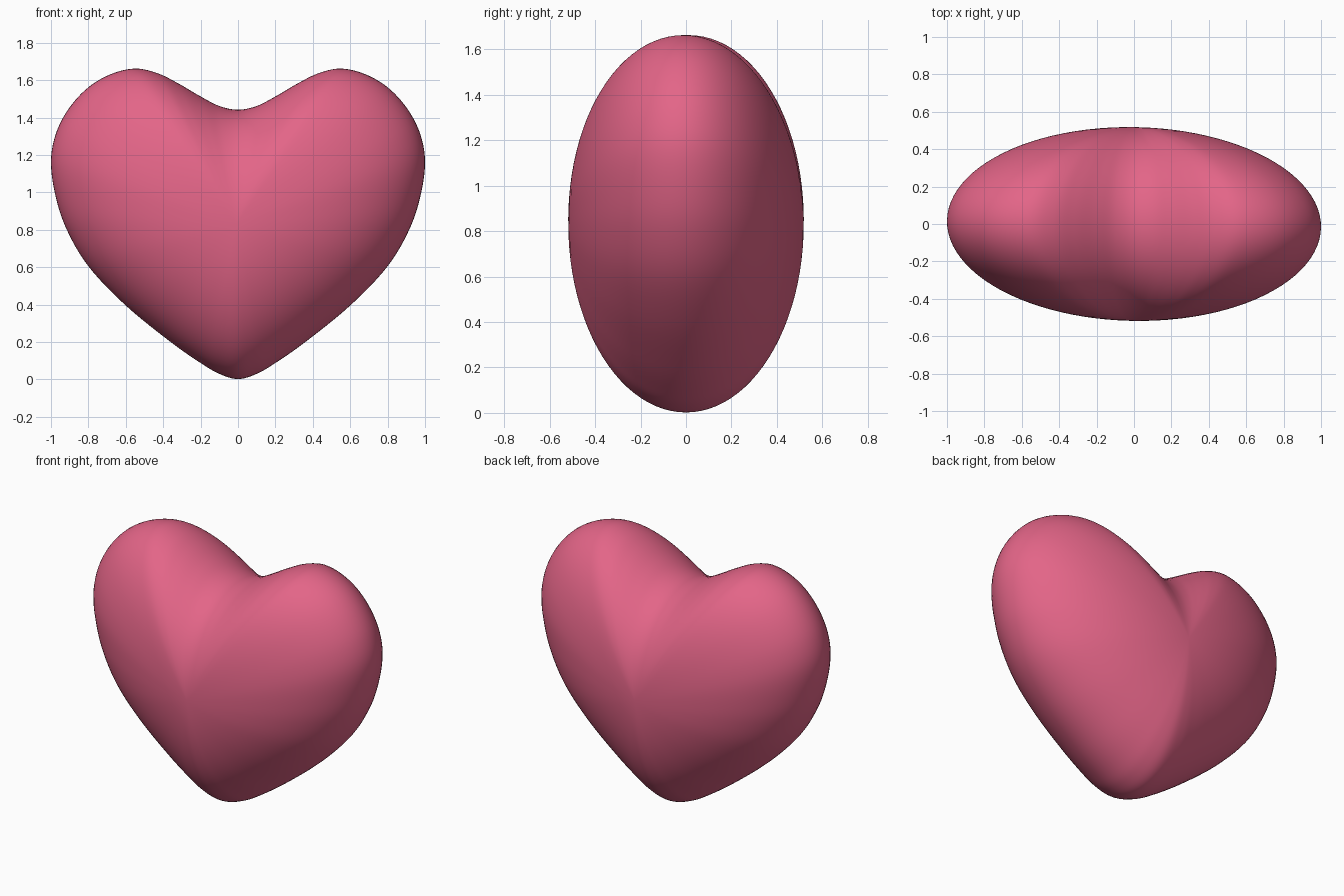
import bpy, bmesh, math
from mathutils import Matrix, Vector

if "Cube" in bpy.data.objects:
    bpy.data.objects.remove(bpy.data.objects["Cube"])

# Right half of the heart outline (x, z), from the dip down to the tip
HALF = [(0, 1.442), (.1, 1.462), (.2, 1.513), (.32, 1.583), (.43, 1.637),
        (.55, 1.662), (.68, 1.632), (.8, 1.562), (.9, 1.455), (.97, 1.325),
        (1, 1.175), (.98, 1.0), (.92, .81), (.8, .605), (.6, .395),
        (.36, .2), (.2, .088), (.1, .03), (0, .002)]
DEPTH = 0.518
CENTRE_Z = 0.832
STEPS = 6        # smooth points between two outline points
RINGS = 48       # layers from back to front


def smooth_loop(pts, steps):
    """Closed Catmull-Rom curve through the points."""
    out, n = [], len(pts)
    for i in range(n):
        a, b, c, d = (pts[(i + k) % n] for k in (-1, 0, 1, 2))
        for s in range(steps):
            t = s / steps
            out.append(0.5 * (2 * b + (c - a) * t + (2 * a - 5 * b + 4 * c - d) * t * t
                              + (3 * b - a - 3 * c + d) * t ** 3))
    return out


points = [Vector(p) for p in HALF]
points += [Vector((-x, z)) for x, z in reversed(HALF[1:-1])]
outline = smooth_loop(points, STEPS)

# Heart: the outline shrinks towards a front and a back pole, like a sphere
bm = bmesh.new()
rings = []
for i in range(1, RINGS):
    a = -math.pi / 2 + math.pi * i / RINGS
    k, y = math.cos(a), DEPTH * math.sin(a)
    rings.append([bm.verts.new((p.x * k, y, CENTRE_Z + (p.y - CENTRE_Z) * k))
                  for p in outline])
n = len(outline)
for r0, r1 in zip(rings, rings[1:]):
    for j in range(n):
        bm.faces.new((r0[j], r0[(j + 1) % n], r1[(j + 1) % n], r1[j]))
for ring, y in ((rings[0], -DEPTH), (rings[-1], DEPTH)):
    pole = bm.verts.new((0, y, CENTRE_Z))
    for j in range(n):
        bm.faces.new((ring[j], ring[(j + 1) % n], pole))
bmesh.ops.recalc_face_normals(bm, faces=bm.faces)
for f in bm.faces:
    f.smooth = True
# slight turn about the upright axis
bmesh.ops.rotate(bm, verts=bm.verts, matrix=Matrix.Rotation(math.radians(-1.1), 3, 'Z'))

mesh = bpy.data.meshes.new("heart")
bm.to_mesh(mesh)
bm.free()

pink = bpy.data.materials.new("rose pink")
pink.diffuse_color = (0.77, 0.13, 0.245, 1)
pink.use_nodes = True
pink.node_tree.nodes["Principled BSDF"].inputs["Base Color"].default_value = pink.diffuse_color
mesh.materials.append(pink)

heart = bpy.data.objects.new("heart", mesh)
bpy.context.collection.objects.link(heart)
